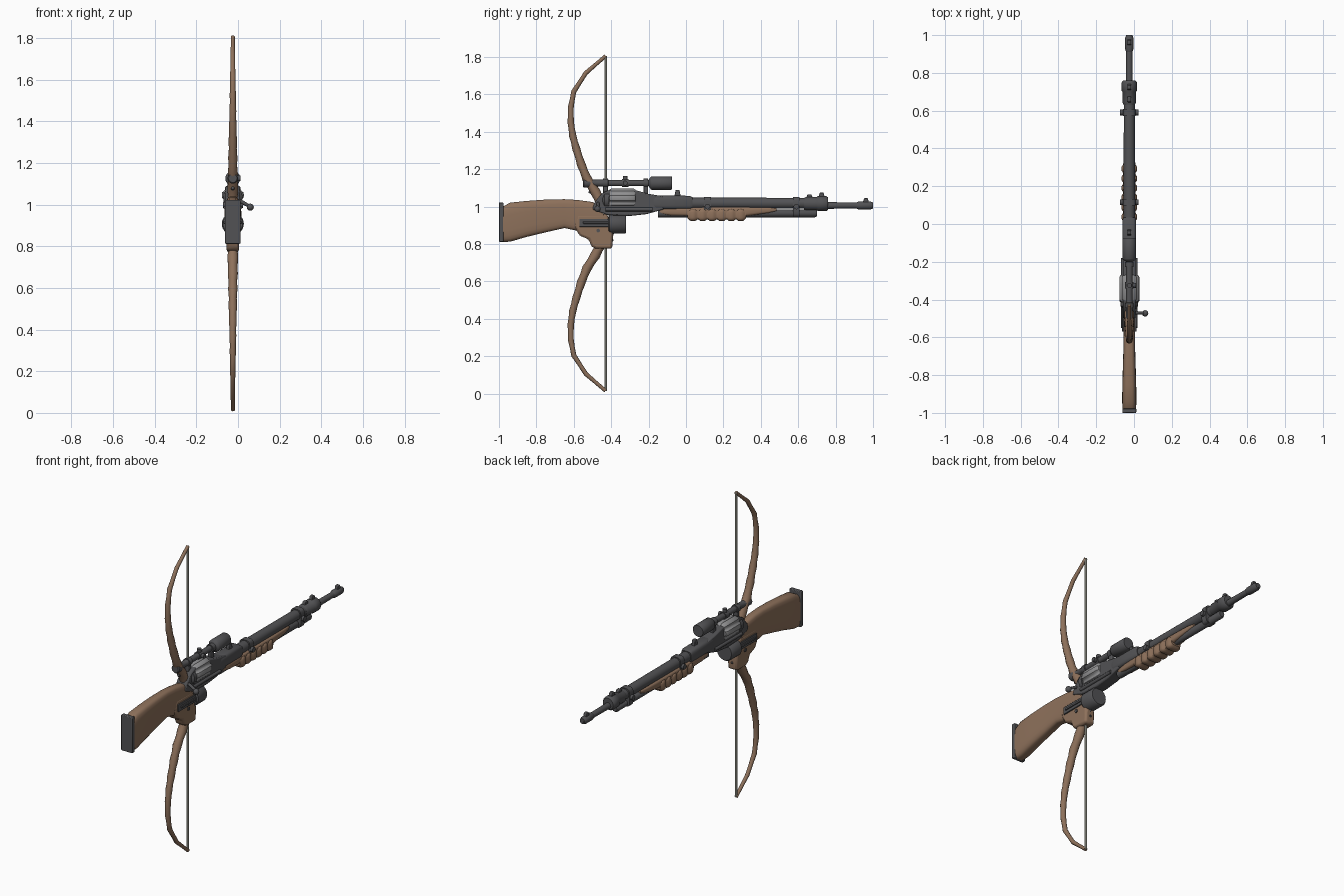
import bpy, bmesh, math
from mathutils import Vector

if "Cube" in bpy.data.objects:
    bpy.data.objects.remove(bpy.data.objects["Cube"])

CX = -0.025  # the weapon's centre line; the bolt handle sticks out to +x


def material(name, col):
    m = bpy.data.materials.new(name)
    m.diffuse_color = (*col, 1)
    m.use_nodes = True
    m.node_tree.nodes["Principled BSDF"].inputs["Base Color"].default_value = m.diffuse_color
    return m


WOOD = material("brown wood", (0.27, 0.165, 0.105))
STEEL = material("dark steel", (0.085, 0.085, 0.09))
SILVER = material("light steel", (0.28, 0.28, 0.285))
CORD = material("pale cord", (0.55, 0.55, 0.47))


def finish(name, bm, mat, bevel=0.0, angle=40):
    bmesh.ops.recalc_face_normals(bm, faces=bm.faces)
    me = bpy.data.meshes.new(name)
    bm.to_mesh(me)
    bm.free()
    ob = bpy.data.objects.new(name, me)
    bpy.context.collection.objects.link(ob)
    me.materials.append(mat)
    if bevel:
        b = ob.modifiers.new("bevel", 'BEVEL')
        b.width, b.segments, b.limit_method = bevel, 2, 'ANGLE'
    bpy.context.view_layer.objects.active = ob
    ob.select_set(True)
    bpy.ops.object.shade_smooth_by_angle(angle=math.radians(angle))
    ob.select_set(False)
    return ob


def skin(name, rings, mat, bevel=0.0, angle=40):
    """Join rings of points into a closed skin."""
    bm = bmesh.new()
    vs = [[bm.verts.new(p) for p in r] for r in rings]
    n = len(vs[0])
    for a, b in zip(vs, vs[1:]):
        for i in range(n):
            bm.faces.new((a[i], a[(i + 1) % n], b[(i + 1) % n], b[i]))
    bm.faces.new(vs[0])
    bm.faces.new(vs[-1])
    return finish(name, bm, mat, bevel, angle)


def lathe(name, prof, z, mat, x=CX, n=20, flutes=0):
    """Turned part along y, from (y, radius) pairs; flutes cut grooves."""
    rings = []
    for y, r in prof:
        ring = []
        for i in range(n):
            t = 2 * math.pi * i / n
            rr = r * (1 - 0.15 * max(0, math.cos(flutes * t))) if flutes else r
            ring.append((x + rr * math.sin(t), y, z + rr * math.cos(t)))
        rings.append(ring)
    return skin(name, rings, mat)


def rod(name, pts, radii, mat, n=10):
    """Round tube through points with a radius at each one."""
    pts = [Vector(p) for p in pts]
    rings = []
    for i, p in enumerate(pts):
        d = (pts[min(i + 1, len(pts) - 1)] - pts[max(i - 1, 0)]).normalized()
        u = d.cross(Vector((1, 0, 0)) if abs(d.x) < 0.8 else Vector((0, 1, 0))).normalized()
        v = d.cross(u)
        rings.append([p + radii[i] * (u * math.cos(2 * math.pi * k / n) + v * math.sin(2 * math.pi * k / n))
                      for k in range(n)])
    return skin(name, rings, mat)


def loft(name, secs, mat):
    """Rounded-box sections (y, top, bottom, half width) joined along y."""
    rings = []
    for y, top, bot, w in secs:
        c, h, ring = (top + bot) / 2, (top - bot) / 2, []
        for i in range(20):
            t = 2 * math.pi * (i + 0.5) / 20
            s, k = math.sin(t), math.cos(t)
            ring.append((CX + w * math.copysign(abs(s) ** 0.5, s), y, c + h * math.copysign(abs(k) ** 0.5, k)))
        rings.append(ring)
    return skin(name, rings, mat)


def slab(name, prof, w, mat, x=CX, bevel=0.006):
    """Side outline of (y, z) points given thickness along x."""
    return skin(name, [[(x + s * w, y, z) for y, z in prof] for s in (-1, 1)], mat, bevel)


def box(name, y0, y1, z0, z1, w, mat, x=CX, bevel=0.004):
    return slab(name, [(y0, z0), (y1, z0), (y1, z1), (y0, z1)], w, mat, x, bevel)


# --- Stock and grip
loft("stock", [(-0.98, 1.0, 0.81, 0.036), (-0.94, 1.022, 0.812, 0.038), (-0.85, 1.031, 0.838, 0.037),
               (-0.75, 1.038, 0.862, 0.034), (-0.65, 1.04, 0.885, 0.031), (-0.58, 1.036, 0.87, 0.03),
               (-0.5, 1.025, 0.86, 0.03), (-0.44, 1.0, 0.86, 0.03)], WOOD)
box("butt_plate", -1.0, -0.976, 0.812, 1.022, 0.037, STEEL)
slab("grip_block", [(-0.6, 0.9), (-0.57, 0.845), (-0.52, 0.825), (-0.505, 0.785), (-0.48, 0.775),
                    (-0.395, 0.775), (-0.39, 0.85), (-0.42, 0.96), (-0.58, 0.96)], 0.031, WOOD, bevel=0.012)

# --- Bow limbs, knobbly and mirrored about z = 0.91, and the string
path = [(-0.455, 1.02), (-0.485, 1.08), (-0.53, 1.15), (-0.56, 1.225), (-0.587, 1.31), (-0.606, 1.38),
        (-0.616, 1.45), (-0.616, 1.53), (-0.6, 1.615), (-0.535, 1.715), (-0.43, 1.805)]
limb, radii = [], []
for i, (y, z) in enumerate(path):
    r = 0.029 - 0.0019 * i
    limb.append((y, z))
    radii.append(r)
    if i + 1 < len(path):
        y2, z2 = path[i + 1]
        limb.append(((y + y2) / 2, (z + z2) / 2))
        radii.append(r * 0.85)
for nm, f in (("upper_limb", lambda z: z), ("lower_limb", lambda z: 1.82 - z)):
    rod(nm, [(CX, y, f(z)) for y, z in limb], radii, WOOD)
rod("bow_string", [(CX, -0.43, 0.015), (CX, -0.43, 1.805)], [0.007] * 2, CORD, 8)

# --- Receiver and revolving cylinder
slab("receiver", [(-0.5, 0.985), (-0.49, 1.02), (-0.45, 1.07), (-0.41, 1.09), (-0.26, 1.085), (-0.2, 1.068),
                  (-0.12, 1.055), (-0.12, 0.985), (-0.21, 0.96), (-0.3, 0.95), (-0.42, 0.955)], 0.034, STEEL)
lathe("cylinder", [(-0.41, 0.045), (-0.4, 0.053), (-0.33, 0.053), (-0.32, 0.053), (-0.28, 0.053),
                   (-0.27, 0.045)], 1.046, SILVER, n=48, flutes=6)
lathe("cylinder_rear_shield", [(-0.45, 0.03), (-0.435, 0.047), (-0.412, 0.047)], 1.035, STEEL)
for s in (-1, 1):
    lathe("frame_side_rail", [(-0.43, 0.01), (-0.18, 0.01)], 0.985, STEEL, x=CX + s * 0.034, n=10)
rod("hammer", [(CX, -0.46, 1.04), (CX, -0.5, 1.075), (CX, -0.52, 1.08)], [0.012, 0.01, 0.007], STEEL)
loft("barrel_breech", [(-0.175, 1.055, 0.99, 0.034), (-0.16, 1.06, 0.985, 0.037), (0.02, 1.058, 0.985, 0.037),
                       (0.035, 1.05, 0.99, 0.032)], STEEL)

# --- Bolt handle
rod("bolt_handle", [(CX, -0.47, 1.02), (0.015, -0.47, 1.015), (0.05, -0.472, 0.995)], [0.01, 0.009, 0.008], STEEL)
bm = bmesh.new()
bmesh.ops.create_uvsphere(bm, u_segments=12, v_segments=8, radius=0.017)
bmesh.ops.translate(bm, verts=bm.verts, vec=(0.059, -0.473, 0.988))
finish("bolt_knob", bm, STEEL)

# --- Drum magazine with side levers
lathe("drum_magazine", [(-0.415, 0.047), (-0.408, 0.053), (-0.328, 0.053), (-0.32, 0.047)], 0.908, STEEL, n=28)
for s in (-1, 1):
    box("magazine_arm", -0.57, -0.41, 0.892, 0.935, 0.004, STEEL, x=CX + s * 0.034, bevel=0.002)
    box("arm_ridge", -0.55, -0.41, 0.908, 0.92, 0.004, STEEL, x=CX + s * 0.04, bevel=0.002)
rod("grip_pin", [(CX - 0.036, -0.47, 0.872), (CX + 0.036, -0.47, 0.872)], [0.01] * 2, STEEL)
rod("trigger", [(CX, -0.39, 0.86), (CX, -0.4, 0.83), (CX, -0.39, 0.815)], [0.006] * 3, STEEL, 8)

# --- Barrel, collar and muzzle
lathe("barrel_shroud", [(0.0, 0.03), (0.66, 0.029)], 1.018, STEEL)
lathe("barrel_collar", [(0.63, 0.03), (0.645, 0.036), (0.7, 0.036), (0.705, 0.04), (0.75, 0.04), (0.76, 0.033)],
      1.016, STEEL)
lathe("muzzle_barrel", [(0.74, 0.018), (0.93, 0.016)], 1.006, STEEL)
lathe("muzzle", [(0.91, 0.016), (0.925, 0.022), (0.985, 0.022), (1.0, 0.016)], 1.006, STEEL)
lathe("muzzle_bore", [(0.99, 0.01), (1.0005, 0.01)], 1.006, STEEL, n=12)
for y, z0, z1 in ((-0.045, 1.04, 1.09), (0.66, 1.04, 1.066), (0.725, 1.04, 1.075), (0.962, 1.01, 1.045)):
    slab("sight_post", [(y - 0.02, z0), (y + 0.02, z0), (y + 0.01, z1), (y - 0.01, z1)], 0.01, STEEL, bevel=0.003)

# --- Magazine tube and clamping bands
lathe("magazine_tube", [(-0.15, 0.021), (0.69, 0.021), (0.7, 0.016)], 0.964, STEEL)
for y, z0 in ((0.115, 0.965), (0.59, 0.945)):
    loft("barrel_band", [(y - 0.018, 1.052, z0, 0.034), (y + 0.018, 1.052, z0, 0.034)], STEEL)
    rod("band_bolt", [(CX - 0.048, y, 1.0), (CX + 0.048, y, 1.0)], [0.015] * 2, STEEL, 12)

# --- Wooden fore-end with ribbed pump grip
loft("fore_end", [(-0.14, 0.985, 0.962, 0.02), (-0.08, 0.993, 0.952, 0.03), (0.1, 0.998, 0.948, 0.033),
                  (0.32, 0.998, 0.948, 0.032), (0.44, 0.996, 0.965, 0.028), (0.485, 0.992, 0.976, 0.02)], WOOD)
ribs = [(0.008, 0.984, 0.936, 0.032)]
for i in range(6):
    y = 0.012 + i * 0.051
    ribs += [(y + a, 0.99 - d, 0.922 + d, 0.041 - d)
             for a, d in ((0.004, 0.008), (0.013, 0.001), (0.026, 0.0), (0.038, 0.001), (0.047, 0.008))]
ribs.append((0.32, 0.984, 0.936, 0.032))
loft("pump_grip", ribs, WOOD)

# --- Scope with turrets and mounts
lathe("scope", [(-0.55, 0.02), (-0.545, 0.025), (-0.515, 0.025), (-0.5, 0.018), (-0.44, 0.018), (-0.435, 0.022),
                (-0.42, 0.022), (-0.415, 0.017), (-0.2, 0.017), (-0.19, 0.032), (-0.185, 0.036), (-0.08, 0.036),
                (-0.075, 0.033)], 1.126, STEEL, n=24)
rod("elevation_turret", [(CX, -0.325, 1.12), (CX, -0.325, 1.163)], [0.013] * 2, STEEL, 12)
rod("windage_turret", [(CX, -0.325, 1.126), (CX + 0.036, -0.325, 1.126)], [0.013] * 2, STEEL, 12)
for y in (-0.43, -0.215):
    box("scope_mount", y - 0.013, y + 0.013, 1.06, 1.12, 0.012, STEEL)
    lathe("scope_ring", [(y - 0.013, 0.023), (y + 0.013, 0.023)], 1.126, STEEL)
lathe("scope_band", [(-0.342, 0.022), (-0.308, 0.022)], 1.126, STEEL)
